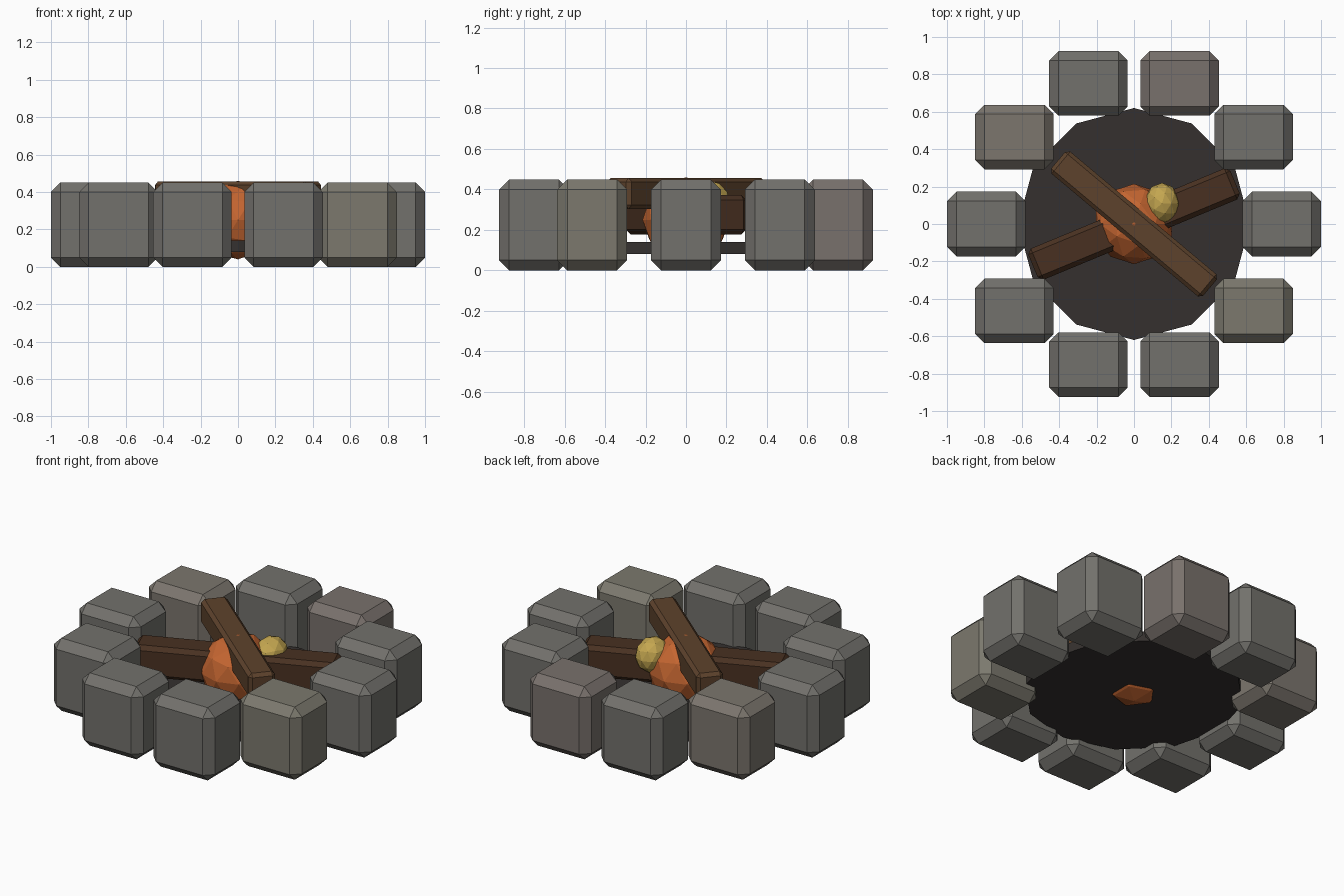
import bpy
import math

if "Cube" in bpy.data.objects:
    bpy.data.objects.remove(bpy.data.objects["Cube"])


def material(name, rgb):
    m = bpy.data.materials.new(name)
    m.diffuse_color = (*rgb, 1)
    m.use_nodes = True
    m.node_tree.nodes["Principled BSDF"].inputs["Base Color"].default_value = m.diffuse_color
    return m


def finish(obj, name, mat):
    obj.name = name
    obj.data.materials.append(mat)
    return obj


def bevelled_box(name, loc, size, bevel, mat, turn=0.0):
    bpy.ops.mesh.primitive_cube_add(size=1, location=loc, rotation=(0, 0, turn))
    obj = bpy.context.object
    obj.scale = size
    bpy.ops.object.transform_apply(location=False, rotation=False, scale=True)
    mod = obj.modifiers.new("bevel", "BEVEL")
    mod.width = bevel
    mod.segments = 1
    return finish(obj, name, mat)


def flame(name, loc, scale, mat):
    bpy.ops.mesh.primitive_ico_sphere_add(subdivisions=2, radius=1, location=loc)
    obj = bpy.context.object
    obj.scale = scale
    bpy.ops.object.transform_apply(location=False, rotation=False, scale=True)
    return finish(obj, name, mat)


stone_mats = [
    material("stone_grey", (0.17, 0.165, 0.15)),
    material("stone_warm", (0.20, 0.18, 0.155)),
    material("stone_rosy", (0.19, 0.165, 0.15)),
    material("stone_olive", (0.20, 0.19, 0.155)),
]
ash_mat = material("ash", (0.035, 0.03, 0.028))
dark_wood = material("dark_wood", (0.065, 0.03, 0.015))
wood = material("wood", (0.11, 0.055, 0.025))
orange = material("orange_flame", (0.55, 0.13, 0.03))
yellow = material("yellow_flame", (0.55, 0.38, 0.08))

# Ring of ten stones, all facing the same way
tints = [0, 0, 2, 0, 1, 0, 0, 0, 0, 3]
for i, tint in enumerate(tints):
    a = i * math.tau / 10
    bevelled_box(f"ring_stone_{i + 1}",
                 (0.79 * math.cos(a), 0.79 * math.sin(a), 0.225),
                 (0.42, 0.345, 0.45), 0.05, stone_mats[tint])

# Ash bed
bpy.ops.mesh.primitive_cylinder_add(vertices=12, radius=0.62, depth=0.06,
                                    location=(0, 0, 0.11))
finish(bpy.context.object, "ash_bed", ash_mat)

# Crossed logs
bevelled_box("lower_log", (0, 0, 0.275), (1.17, 0.18, 0.195), 0.025,
             dark_wood, math.radians(22.5))
bevelled_box("upper_log", (0, 0, 0.38), (1.06, 0.155, 0.155), 0.02,
             wood, math.radians(-40))

# Faceted flames
flame("large_flame", (0, 0, 0.25), (0.215, 0.215, 0.21), orange)
flame("small_flame", (0.15, 0.11, 0.34), (0.095, 0.11, 0.105), yellow)
